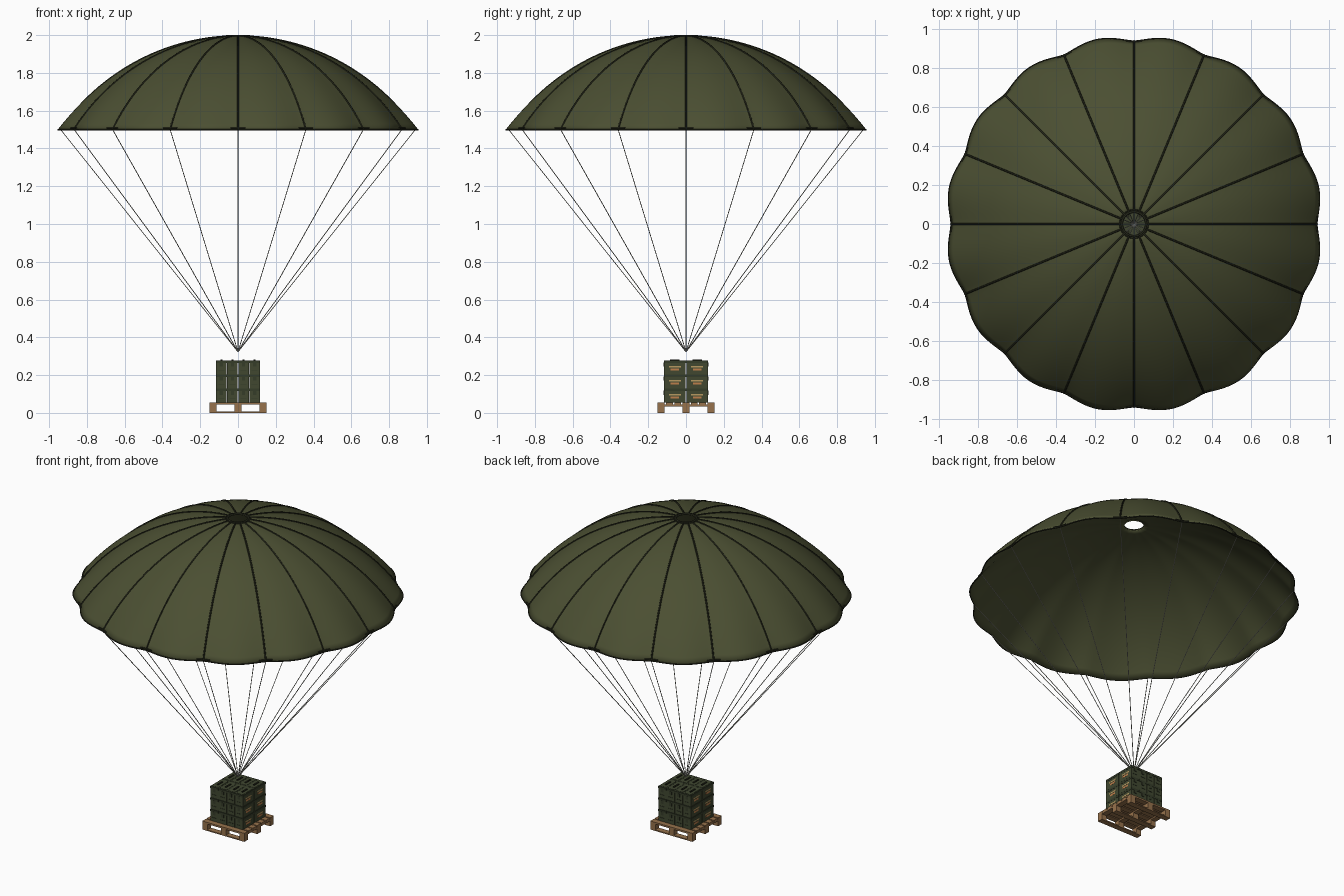
import bpy, bmesh, math
from mathutils import Vector

if "Cube" in bpy.data.objects:
    bpy.data.objects.remove(bpy.data.objects["Cube"])

def material(name, rgb):
    m = bpy.data.materials.new(name)
    m.diffuse_color = (*rgb, 1)
    m.use_nodes = True
    m.node_tree.nodes["Principled BSDF"].inputs["Base Color"].default_value = m.diffuse_color
    return m

OLIVE = material("olive fabric", (0.070, 0.078, 0.032))
SEAM = material("dark seam", (0.016, 0.018, 0.009))
CORD = material("pale grey cord", (0.42, 0.42, 0.37))
GREEN = material("can green", (0.052, 0.064, 0.030))
LID = material("lid green", (0.036, 0.045, 0.022))
WOOD = material("pallet wood", (0.31, 0.17, 0.072))
ORANGE = material("label orange", (0.52, 0.21, 0.07))
YELLOW = material("label yellow", (0.48, 0.32, 0.12))

GORES = 16
R_RIM, Z_RIM, Z_TOP, R_VENT = 0.940, 1.500, 1.995, 0.057
PHI = math.radians(54.5)

def canopy_point(s, ang, lift=0.0):
    """Point on the dome: s runs 0 (apex) to 1 (rim), lobes bulge between ribs."""
    phi = s * PHI
    lobe = (math.sin(ang * GORES / 2) ** 2) ** 0.7
    r = R_RIM * math.sin(phi) / math.sin(PHI) * (1 + 0.029 * lobe * s ** 3)
    z = Z_TOP - (Z_TOP - Z_RIM) * (1 - math.cos(phi)) / (1 - math.cos(PHI))
    z += 0.003 * lobe * math.sin(math.pi * s)
    r += lift * math.sin(phi)
    z += lift * math.cos(phi)
    return Vector((r * math.cos(ang), r * math.sin(ang), z))

S_VENT = math.asin(R_VENT / R_RIM * math.sin(PHI)) / PHI

def mesh_object(name, bm, mats, smooth=False):
    bmesh.ops.recalc_face_normals(bm, faces=bm.faces)
    me = bpy.data.meshes.new(name)
    bm.to_mesh(me)
    bm.free()
    ob = bpy.data.objects.new(name, me)
    bpy.context.collection.objects.link(ob)
    for m in mats:
        me.materials.append(m)
    for p in me.polygons:
        p.use_smooth = smooth
    return ob

def tube(name, paths, radius, mat, cyclic=False, res=1):
    cu = bpy.data.curves.new(name, 'CURVE')
    cu.dimensions = '3D'
    cu.bevel_depth = radius
    cu.bevel_resolution = res
    cu.use_fill_caps = True
    for pts in paths:
        sp = cu.splines.new('POLY')
        sp.points.add(len(pts) - 1)
        for p, co in zip(sp.points, pts):
            p.co = (*co, 1)
        sp.use_cyclic_u = cyclic
    cu.materials.append(mat)
    ob = bpy.data.objects.new(name, cu)
    bpy.context.collection.objects.link(ob)
    return ob

def add_box(bm, c, size, mat=0):
    res = bmesh.ops.create_cube(bm, size=1)
    for v in res['verts']:
        v.co = Vector(c) + Vector(v.co[i] * size[i] for i in range(3))
    for f in {f for v in res['verts'] for f in v.link_faces}:
        f.material_index = mat

# Canopy shell: rings of the lobed dome
N_ANG, N_S = GORES * 12, 28
bm = bmesh.new()
rings = []
for i in range(N_S + 1):
    s = S_VENT + (1 - S_VENT) * i / N_S
    rings.append([bm.verts.new(canopy_point(s, 2 * math.pi * j / N_ANG)) for j in range(N_ANG)])
for a, b in zip(rings, rings[1:]):
    for j in range(N_ANG):
        k = (j + 1) % N_ANG
        bm.faces.new((a[j], b[j], b[k], a[k]))
canopy = mesh_object("canopy", bm, [OLIVE], smooth=True)
if canopy.data.polygons[0].normal.z < 0:
    canopy.data.flip_normals()
solid = canopy.modifiers.new("thickness", 'SOLIDIFY')
solid.thickness = 0.006
solid.offset = -1

# Seams along the ribs, hem, reinforcement patches and vent collar
ribs = [2 * math.pi * k / GORES for k in range(GORES)]
tube("rib_seams", [[canopy_point(S_VENT + (1 - S_VENT) * i / 28, a, 0.0005) for i in range(29)]
                   for a in ribs], 0.005, SEAM)
tube("hem", [[canopy_point(1, 2 * math.pi * j / N_ANG, -0.002) for j in range(N_ANG)]],
     0.0038, SEAM, cyclic=True)
tube("hem_patches", [[canopy_point(0.993, a + 0.0107 * j) for j in range(-4, 5)] for a in ribs],
     0.005, SEAM)
for nm, r, z, t in (("vent_collar", 0.062, 1.994, 0.006), ("vent_outer_band", 0.073, 1.992, 0.0035)):
    tube(nm, [[(r * math.cos(2 * math.pi * j / 48), r * math.sin(2 * math.pi * j / 48), z)
               for j in range(48)]], t, SEAM, cyclic=True, res=2)

# Suspension lines meeting above the load
tube("suspension_lines", [[canopy_point(1, a, -0.003), (0, 0, 0.323)] for a in ribs], 0.0022, CORD)

# Pallet: runners, nine blocks, three bearers, slatted deck
bm = bmesh.new()
for x in (-0.132, 0, 0.132):
    for y in (-0.132, 0, 0.132):
        add_box(bm, (x, y, 0.021), (0.036, 0.036, 0.028))
    add_box(bm, (x, 0, 0.0395), (0.036, 0.3, 0.009))
    add_box(bm, (0, x, 0.0035), (0.3, 0.036, 0.007))
for i in range(7):
    add_box(bm, (0, -0.132 + 0.044 * i, 0.0495), (0.3, 0.036, 0.011))
mesh_object("pallet", bm, [WOOD])

# Metal cans stacked 4 x 2 x 3
W, L, H, Z0 = 0.0585, 0.118, 0.0745, 0.055
bm = bmesh.new()
labels = bmesh.new()
for layer in range(3):
    z = Z0 + H * layer
    for i in range(4):
        x = (i - 1.5) * W
        for ys in (-1, 1):
            y = ys * L / 2
            add_box(bm, (x, y, z + 0.030), (0.0555, 0.113, 0.060), 0)     # body
            add_box(bm, (x, y, z + 0.0665), (0.058, 0.1175, 0.013), 1)    # lid
            add_box(bm, (x, y, z + 0.0735), (0.046, 0.100, 0.002), 0)     # lid panel
            e = y + ys * 0.057
            add_box(bm, (x, e, z + 0.052), (0.018, 0.005, 0.022), 1)      # latch
            add_box(bm, (x, e, z + 0.022), (0.030, 0.003, 0.004), 1)      # end rib
            if layer == 2:                                                # carry handle
                add_box(bm, (x, y, z + 0.077), (0.010, 0.050, 0.005), 2)
            # Painted side markings on the outer cans
            if i in (0, 3):
                lx = x + (0.028 if i == 3 else -0.028)
                add_box(labels, (lx, y, z + 0.041), (0.001, 0.064, 0.008), 1)
                add_box(labels, (lx, y, z + 0.026), (0.001, 0.046, 0.011), 0)
mesh_object("ammunition_cans", bm, [GREEN, LID, SEAM])
mesh_object("can_labels", labels, [ORANGE, YELLOW])
